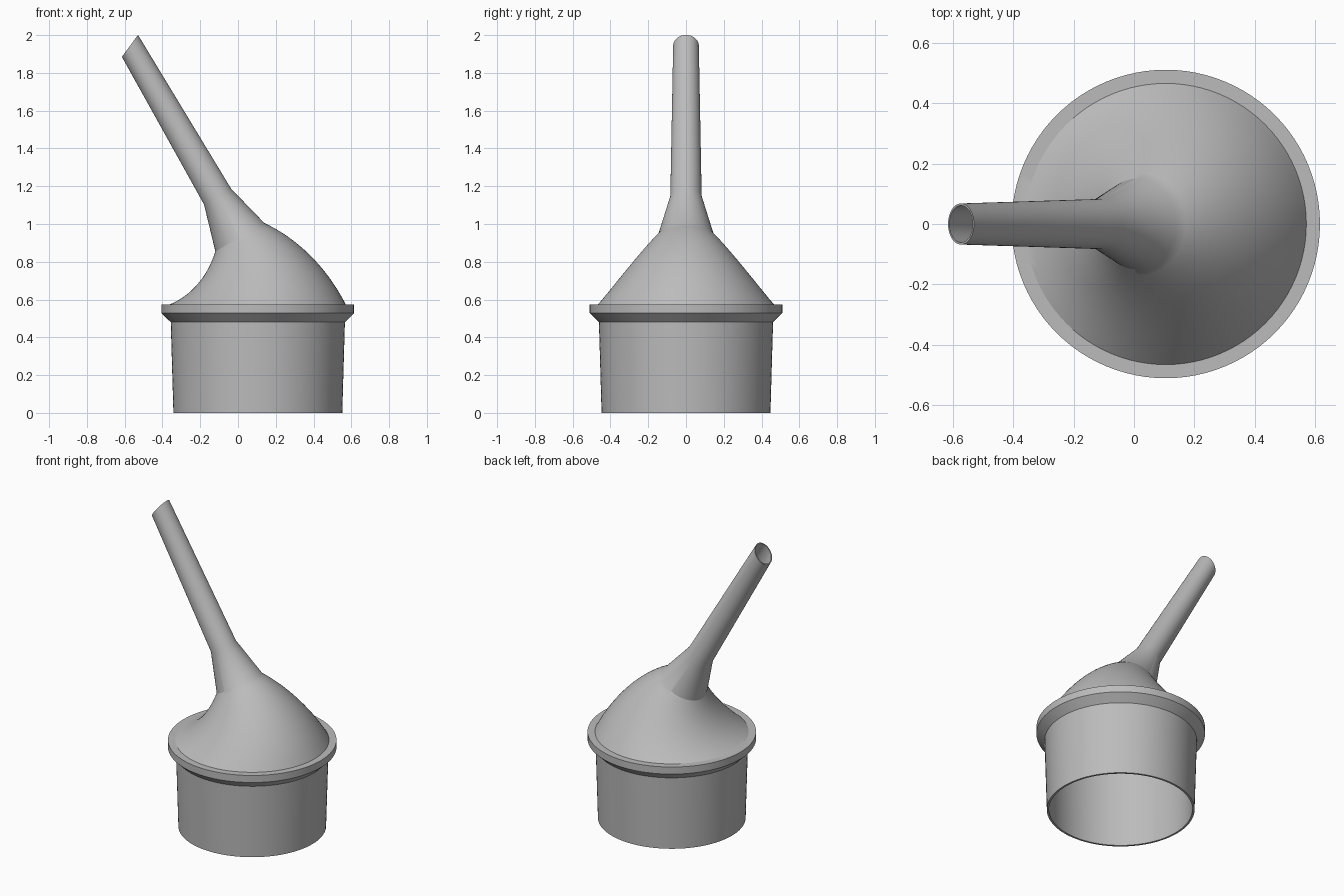
import bpy, bmesh, math
from mathutils import Vector

cube = bpy.data.objects.get("Cube")
if cube:
    bpy.data.objects.remove(cube)

SEGMENTS = 96
AXIS_X = 0.105      # centre line of the cup
LEAN = math.radians(30)

grey = bpy.data.materials.new("plain grey")
grey.use_nodes = True
colour = (0.5, 0.5, 0.5, 1)
grey.diffuse_color = colour
grey.node_tree.nodes["Principled BSDF"].inputs["Base Color"].default_value = colour


def section(x, z, tilt, rx, ry=None):
    """One elliptical section, tilted about the y axis."""
    return (x, z, tilt, rx, ry or rx)


def loft(name, sections):
    """Skin a closed loop of sections, so the part is a hollow shell."""
    bm = bmesh.new()
    rings = []
    for x, z, tilt, rx, ry in sections:
        ring = []
        for i in range(SEGMENTS):
            a = 2 * math.pi * i / SEGMENTS
            u = rx * math.cos(a)
            ring.append(bm.verts.new(Vector((x + u * math.cos(tilt), ry * math.sin(a),
                                             z + u * math.sin(tilt)))))
        rings.append(ring)
    for k, low in enumerate(rings):
        high = rings[(k + 1) % len(rings)]
        for i in range(SEGMENTS):
            j = (i + 1) % SEGMENTS
            bm.faces.new((low[i], low[j], high[j], high[i]))
    bmesh.ops.recalc_face_normals(bm, faces=bm.faces)
    mesh = bpy.data.meshes.new(name)
    bm.to_mesh(mesh)
    bm.free()
    mesh.materials.append(grey)
    obj = bpy.data.objects.new(name, mesh)
    bpy.context.collection.objects.link(obj)
    bpy.ops.object.select_all(action='DESELECT')
    obj.select_set(True)
    bpy.context.view_layer.objects.active = obj
    bpy.ops.object.shade_smooth_by_angle(angle=math.radians(25))
    return obj


def hood(wall, steps=16):
    """Cone swept along an arc that bends from upright to the spout's lean."""
    bend = 0.71
    out = []
    for k in range(steps + 1):
        t = k / steps
        a = LEAN * t
        out.append(section(AXIS_X - bend * (1 - math.cos(a)), 0.575 + bend * math.sin(a),
                           a, 0.465 + (0.15 - 0.465) * t - wall))
    return out


def spout(wall):
    """Tapered neck, then a long tube with a slanted mouth."""
    return [section(-0.108, 1.145, LEAN, 0.083 - wall),
            section(-0.572, 1.943, math.radians(53.5), 0.072 - wall, 0.068 - wall)]


# Cup and flange, outside
outer = [section(AXIS_X, z, 0, r) for z, r in
         ((0, 0.447), (0.48, 0.461), (0.528, 0.51), (0.575, 0.51))]
# Cup wall, inside
inner = [section(AXIS_X, 0.575, 0, 0.447), section(AXIS_X, 0, 0, 0.434)]

loft("funnel_body", outer + hood(0) + spout(0)
     + spout(0.007)[::-1] + hood(0.014)[:0:-1] + inner)
